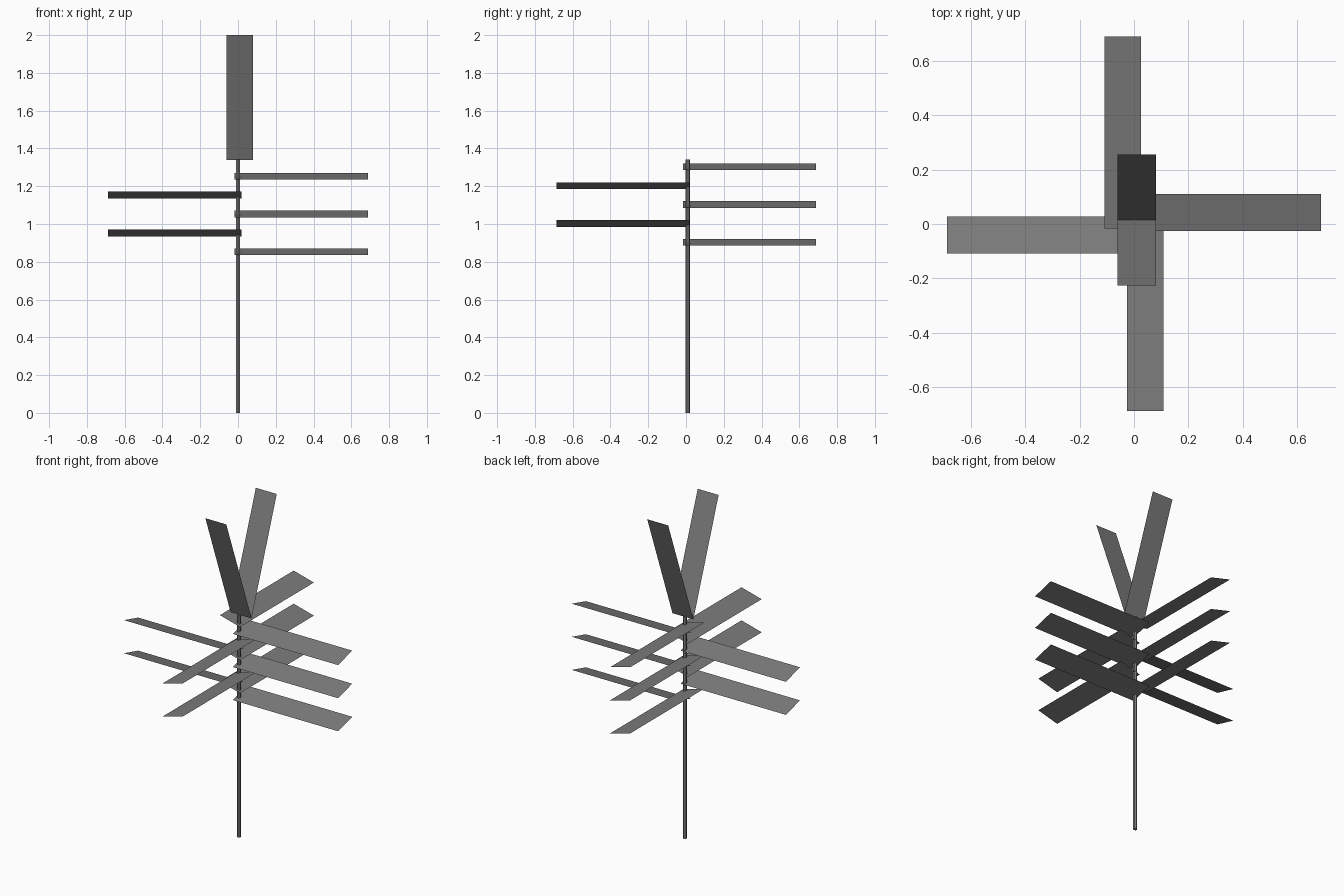
import bpy, math
from mathutils import Vector, Matrix

if "Cube" in bpy.data.objects:
    bpy.data.objects.remove(bpy.data.objects["Cube"])

grey = bpy.data.materials.new("plain_grey")
grey.diffuse_color = (0.2, 0.2, 0.2, 1)
grey.use_nodes = True
grey.node_tree.nodes["Principled BSDF"].inputs["Base Color"].default_value = grey.diffuse_color


def add_mesh(name, verts, faces):
    mesh = bpy.data.meshes.new(name)
    mesh.from_pydata([tuple(v) for v in verts], [], faces)
    mesh.materials.append(grey)
    obj = bpy.data.objects.new(name, mesh)
    bpy.context.scene.collection.objects.link(obj)
    return obj


# stem: thin low-poly pole
bpy.ops.mesh.primitive_cylinder_add(vertices=6, radius=0.0115, depth=1.342,
                                    location=(0, 0.01, 0.671))
stem = bpy.context.object
stem.name = "stem"
stem.data.materials.append(grey)

# side leaves: flat tilted strips, stepping a quarter turn down the stem
for i in range(10):
    z = 1.303 - 0.05 * i
    turn = Matrix.Rotation(math.radians(90 - 90 * i), 3, 'Z')
    strip = [(-0.018, -0.026, -0.018), (0.687, -0.026, -0.018),
             (0.687, 0.109, 0.018), (-0.018, 0.109, 0.018)]
    verts = [turn @ Vector(p) + Vector((0, 0.001, z)) for p in strip]
    add_mesh(f"side_leaf_{i + 1}", verts, [(0, 1, 2, 3)])

# top leaves: two steep strips leaning apart, inner sides facing up
for name, s in (("top_leaf_front", -1), ("top_leaf_back", 1)):
    y0, y1 = 0.015, 0.015 + s * 0.241
    verts = [(-0.06, y0, 1.34), (0.08, y0, 1.34), (0.08, y1, 2.0), (-0.06, y1, 2.0)]
    add_mesh(name, verts, [(0, 1, 2, 3) if s > 0 else (3, 2, 1, 0)])
